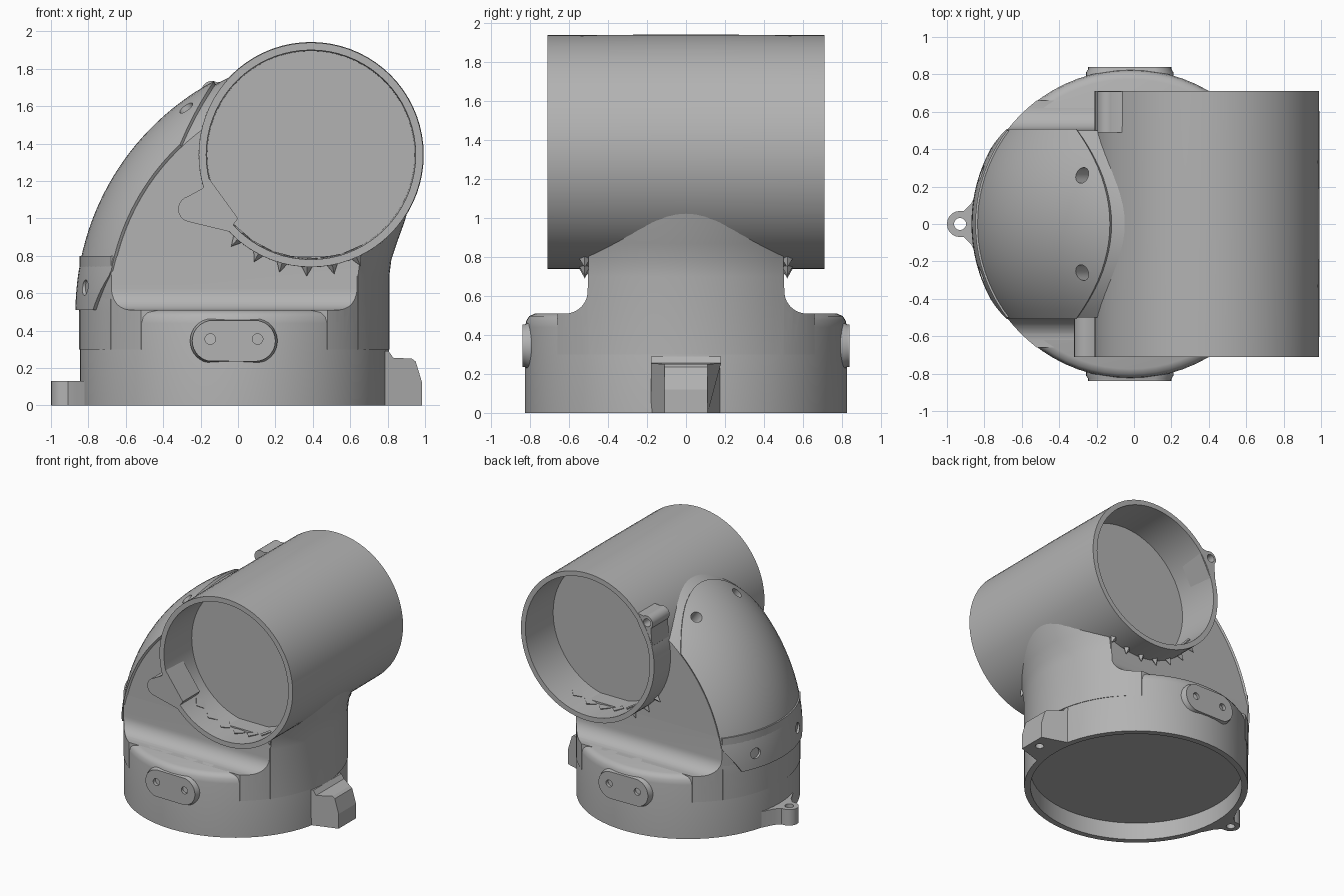
import bpy, bmesh, math
from mathutils import Vector, Matrix

if "Cube" in bpy.data.objects:
    bpy.data.objects.remove(bpy.data.objects["Cube"])

grey = bpy.data.materials.new("plain_grey")
grey.use_nodes = True
GREY = (0.45, 0.45, 0.45, 1)
grey.diffuse_color = GREY
grey.node_tree.nodes["Principled BSDF"].inputs["Base Color"].default_value = GREY

CX = -0.02                            # centre of the round base
R = 0.83                              # elbow pipe radius
PIVOT = Vector((0.53, 0, 0.5))        # bend axis of the elbow
BEND = 0.55                           # bend radius
TUBE = Vector((0.39, 0, 1.34))        # centre of the cross tube
UP_Y = Matrix.Rotation(math.radians(-90), 4, 'X')


def make(name, bm):
    bmesh.ops.remove_doubles(bm, verts=bm.verts, dist=1e-5)
    bmesh.ops.recalc_face_normals(bm, faces=bm.faces)
    me = bpy.data.meshes.new(name)
    bm.to_mesh(me)
    bm.free()
    me.materials.append(grey)
    ob = bpy.data.objects.new(name, me)
    bpy.context.collection.objects.link(ob)
    return ob


def activate(ob):
    bpy.ops.object.select_all(action='DESELECT')
    ob.select_set(True)
    bpy.context.view_layer.objects.active = ob


def modify(ob, kind, **settings):
    activate(ob)
    mod = ob.modifiers.new(kind.lower(), kind)
    for key, value in settings.items():
        setattr(mod, key, value)
    bpy.ops.object.modifier_apply(modifier=mod.name)


def combine(ob, cutter, operation='DIFFERENCE', keep=False):
    modify(ob, 'BOOLEAN', object=cutter, operation=operation, solver='EXACT')
    if not keep:
        bpy.data.objects.remove(cutter)


def smooth(ob, angle=35):
    activate(ob)
    bpy.ops.object.shade_smooth_by_angle(angle=math.radians(angle))


def loft(name, rings):
    bm = bmesh.new()
    rows = [[bm.verts.new(p) for p in ring] for ring in rings]
    n = len(rows[0])
    for a, b in zip(rows, rows[1:]):
        for i in range(n):
            j = (i + 1) % n
            bm.faces.new((a[i], a[j], b[j], b[i]))
    bm.faces.new(rows[0])
    bm.faces.new(rows[-1])
    return make(name, bm)


def prism(name, pts, axis, lo, hi):
    place = {'x': lambda a, b, t: (t, a, b), 'y': lambda a, b, t: (a, t, b),
             'z': lambda a, b, t: (a, b, t)}[axis]
    return loft(name, [[place(a, b, t) for a, b in pts] for t in (lo, hi)])


def lathe(name, profile, matrix):
    bm = bmesh.new()
    vs = [bm.verts.new((r, 0, h)) for r, h in profile]
    es = [bm.edges.new(pair) for pair in zip(vs, vs[1:])]
    bmesh.ops.spin(bm, geom=vs + es, cent=(0, 0, 0), axis=(0, 0, 1),
                   angle=math.tau, steps=72)
    bm.transform(matrix)
    return make(name, bm)


def rod(name, centre, direction, radius, depth, tip=None, sides=24):
    bm = bmesh.new()
    turn = Vector(direction).to_track_quat('Z', 'Y').to_matrix().to_4x4()
    bmesh.ops.create_cone(bm, cap_ends=True, segments=sides, radius1=radius,
                          radius2=radius if tip is None else tip, depth=depth,
                          matrix=Matrix.Translation(centre) @ turn)
    return make(name, bm)


def arc(cx, cy, r, start, end, n=10):
    angles = [math.radians(start + (end - start) * i / n) for i in range(n + 1)]
    return [(cx + r * math.cos(a), cy + r * math.sin(a)) for a in angles]


def half_chord(y):
    return math.sqrt(R * R - y * y)


def bend_point(y, angle, lift=0.0):
    r = BEND + half_chord(y) + lift
    return PIVOT + Vector((-r * math.cos(angle), y, r * math.sin(angle)))


# Round base with a recessed underside
base = lathe("base_ring", [(0, .14), (.78, .14), (.78, 0), (.826, 0), (.826, .44),
             (.82, .475), (.805, .497), (.775, .51), (0, .51)],
             Matrix.Translation((CX, 0, 0)))
smooth(base)

# Filleted shoulder between the base and the flat elbow walls
fillet = arc(.62, .625, .115, 270, 180)
side = [(.66, .3), (.66, .51)] + fillet + [(.5, .8)]
shoulder = prism("shoulder_fillet", side + [(-y, z) for y, z in reversed(side)],
                 'x', -0.95, 0.95)
combine(shoulder, rod("shoulder_cutter", (CX, 0, .6), (0, 0, 1), .828, 2, sides=96),
        'INTERSECT')
smooth(shoulder)

# Elbow body: bent pipe sliced flat on both sides
rings = []
for k in range(21):
    y = -0.5 + k / 20
    c = half_chord(y)
    ring = [(CX - c, y, .3)]
    ring += [bend_point(y, math.radians(85) * i / 28) for i in range(29)]
    ring += [(c + dx, y, z) for dx, z in
             ((.1, 1.12), (.06, .98), (.02, .87), (-.01, .78), (CX, .7), (CX, .3))]
    rings.append(ring)
elbow = loft("elbow_body", rings)
combine(elbow, rod("bore_cutter", TUBE, (0, 1, 0), .58, 2, sides=72))

# Curved cover plate with an arched top edge
bm = bmesh.new()
rows = []
for i in range(29):
    u = i / 28
    row = []
    for k in range(21):
        s = -1 + k / 10
        top = math.acos((PIVOT.x + .12 + .18 * s * s) / (BEND + half_chord(s / 2)))
        y = s * (.38 + .122 * min(1, u / .2))
        row.append(bm.verts.new(bend_point(y, .008 + (top - .008) * u, .007)))
    rows.append(row)
for a, b in zip(rows, rows[1:]):
    for k in range(20):
        bm.faces.new((a[k], a[k + 1], b[k + 1], b[k]))
cover = make("cover_plate", bm)
modify(cover, 'SOLIDIFY', thickness=.024, offset=0)

# Screw holes through the cover
for degrees, y in ((53.5, .26), (5.5, .27)):
    angle = math.radians(degrees)
    for sign in (-1, 1):
        hole = rod("hole_cutter", bend_point(y * sign, angle),
                   (-math.cos(angle), 0, math.sin(angle)), .042, .2)
        combine(cover, hole, keep=True)
        combine(elbow, hole)
smooth(elbow)
smooth(cover)

# Cross tube with a recessed disc at each end
tube = lathe("cross_tube", [(0, -.36), (.555, -.36), (.56, -.71), (.6, -.71),
             (.603, 0), (.6, .71), (.56, .71), (.555, .36), (0, .36)],
             Matrix.Translation(TUBE) @ UP_Y)
smooth(tube)

# Ears on the tube rims
front_ear = prism("front_tube_ear", arc(-.25, 1.05, .07, 105, 260)
                  + [(-.05, .93), (0, 1.0), (-.16, 1.22), (-.19, 1.16)],
                  'y', -.71, -.49)
smooth(front_ear)
back_ear = prism("back_tube_ear", arc(-.14, 1.68, .055, 60, 225)
                 + [(-.19, 1.5), (-.165, 1.47), (-.02, 1.74)], 'y', .49, .708)
combine(back_ear, rod("ear_cutter", (-.145, .7, 1.68), (0, 1, 0), .032, .25))
smooth(back_ear)

# Mounting plates, and small teeth beneath the tube, on both sides
for label, sign in (("front", -1), ("back", 1)):
    outline = []
    for x, z, a in ((.09, .345, -90), (.09, .345, 0), (-.135, .345, 90), (-.135, .345, 180)):
        outline += arc(x, z, .11, a, a + 90, 8)[:-1]
    grown = [(CX + (x - CX) * 1.05, .345 + (z - .345) * 1.08) for x, z in outline]
    plate = loft(label + "_mounting_plate",
                 [[(x, sign * y, z) for x, z in pts]
                  for pts, y in ((grown, .75), (grown, .81), (outline, .828), (outline, .84))])
    for x in (-.148, .105):
        combine(plate, rod("plate_cutter", (x, sign * .84, .355), (0, 1, 0), .028, .1))
    smooth(plate)
    for i in range(7):
        a = math.radians(216 + 13 * i)
        out = Vector((math.cos(a), 0, math.sin(a)))
        rod(f"{label}_tooth_{i + 1}", TUBE + out * .6 + Vector((0, sign * .52, 0)),
            out, .055, .1, tip=0, sides=4)

# Small lug at the foot, with a hole
flare = [(-.78, .25), (-.83, .19), (-.87, .11), (-.91, .07)]
lug = prism("foot_lug", [(x, -y) for x, y in reversed(flare)][::-1]
            + arc(-.93, 0, .07, 270, 90) + flare[::-1], 'z', 0, .13)
combine(lug, rod("lug_cutter", (-.93, 0, .06), (0, 0, 1), .032, .4))
combine(lug, rod("lug_bore_cutter", (CX, 0, .06), (0, 0, 1), .79, .4, sides=72))
smooth(lug)

# Larger chamfered block opposite the lug
block = prism("foot_block", [(.77, 0), (.985, 0), (.985, .12), (.95, .235), (.93, .25),
              (.83, .255), (.805, .29), (.77, .29)], 'y', -.18, .18)
for v in block.data.vertices:
    if v.co.x > .9:
        v.co.y *= .62
combine(block, rod("block_cutter", (.91, 0, 0), (0, 0, 1), .032, .2))
combine(block, rod("block_bore_cutter", (CX, 0, 0), (0, 0, 1), .79, .28, sides=72))
